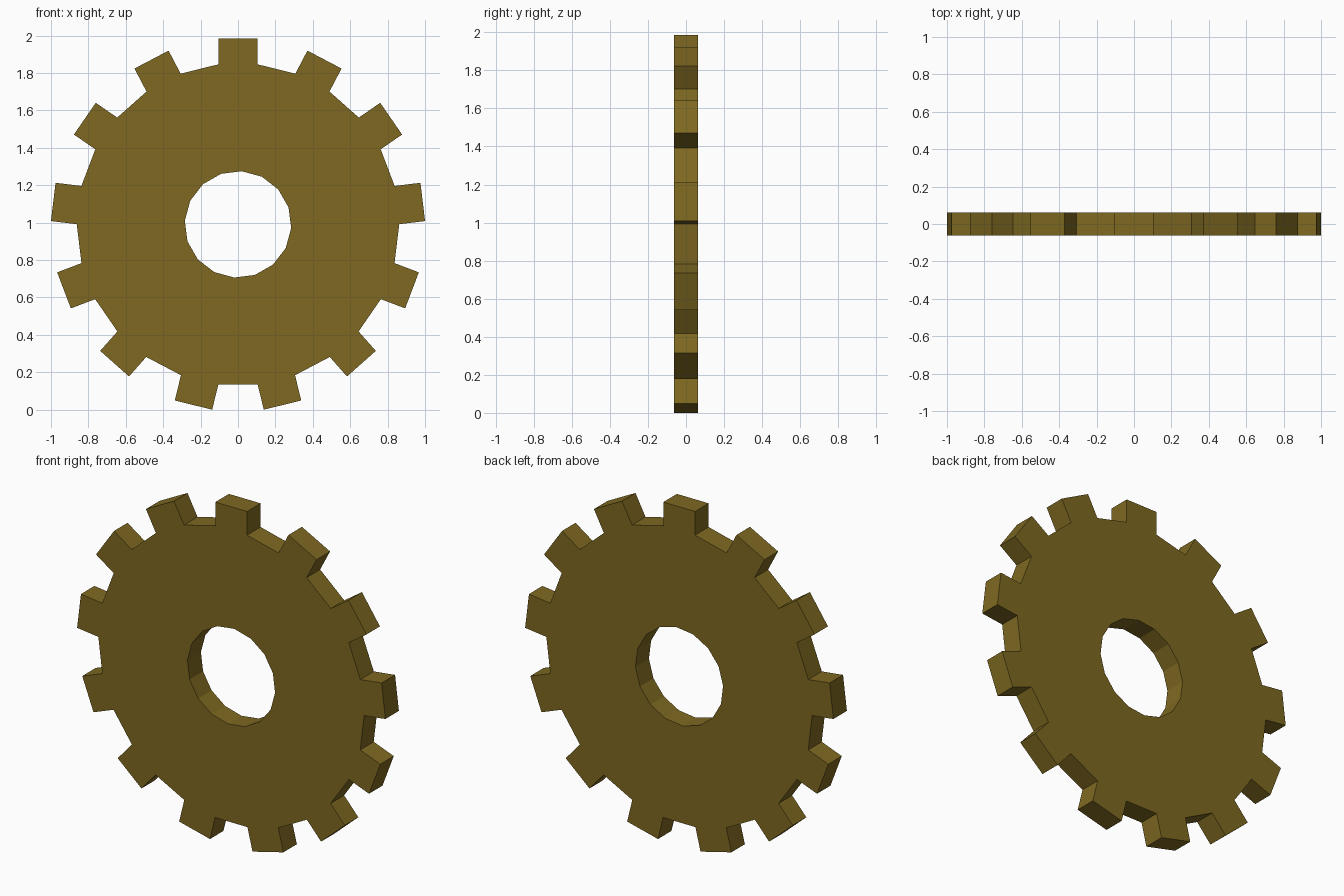
import bpy, bmesh
from math import sin, cos, pi, radians

if "Cube" in bpy.data.objects:
    bpy.data.objects.remove(bpy.data.objects["Cube"])

TEETH, TIP, ROOT, HALF_W = 13, 0.995, 0.856, 0.103
HOLE_R, HOLE_SIDES = 0.285, 16
CENTRE_Z, THICK = 0.9905, 0.125


def polar(radial, tangent, angle):
    """Point in the gear plane; angle is measured clockwise from the top."""
    return (radial * sin(angle) + tangent * cos(angle),
            -THICK / 2,
            CENTRE_Z + radial * cos(angle) - tangent * sin(angle))


# Outline of the toothed rim: four corners per tooth
rim = [polar(r, t, 2 * pi * k / TEETH)
       for k in range(TEETH)
       for r, t in ((ROOT, -HALF_W), (TIP, -HALF_W), (TIP, HALF_W), (ROOT, HALF_W))]

# Centre bore
bore = [polar(HOLE_R, 0, radians(4) + 2 * pi * k / HOLE_SIDES) for k in range(HOLE_SIDES)]

# Fill between rim and bore, then extrude to full thickness
bm = bmesh.new()
edges = []
for loop in (rim, bore):
    verts = [bm.verts.new(p) for p in loop]
    edges += [bm.edges.new((verts[i - 1], verts[i])) for i in range(len(verts))]
bmesh.ops.triangle_fill(bm, edges=edges, use_beauty=True)
ext = bmesh.ops.extrude_face_region(bm, geom=bm.faces[:], use_keep_orig=True)
moved = [v for v in ext["geom"] if isinstance(v, bmesh.types.BMVert)]
bmesh.ops.translate(bm, verts=moved, vec=(0, THICK, 0))
bmesh.ops.recalc_face_normals(bm, faces=bm.faces[:])

mesh = bpy.data.meshes.new("gear_wheel")
bm.to_mesh(mesh)
bm.free()
gear = bpy.data.objects.new("gear_wheel", mesh)
bpy.context.collection.objects.link(gear)

# Dull brass colour
brass = bpy.data.materials.new("brass")
brass.diffuse_color = (0.21, 0.14, 0.015, 1)
brass.use_nodes = True
brass.node_tree.nodes["Principled BSDF"].inputs["Base Color"].default_value = brass.diffuse_color
mesh.materials.append(brass)
